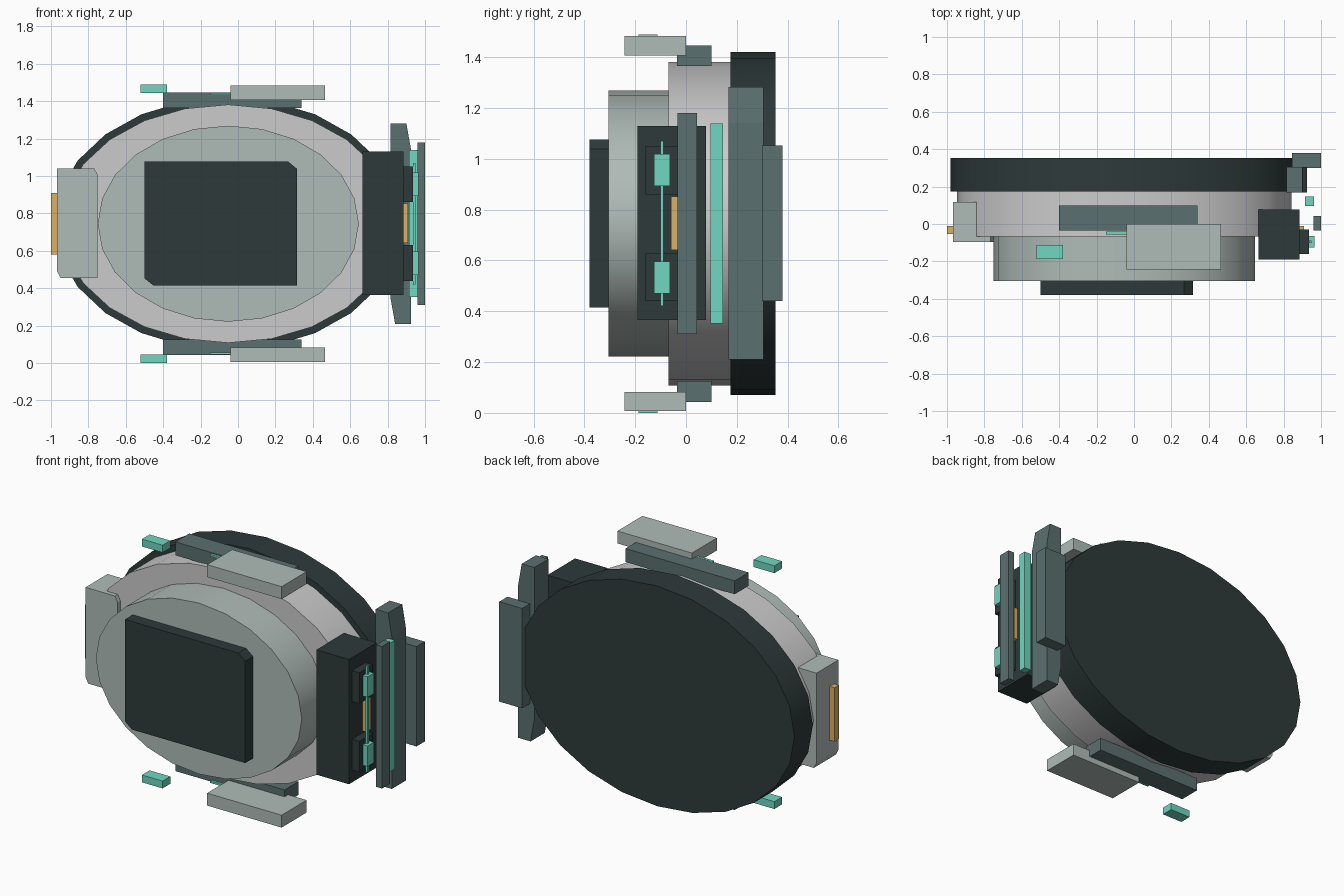
import bpy, bmesh, math

if "Cube" in bpy.data.objects:
    bpy.data.objects.remove(bpy.data.objects["Cube"])

CX, CZ = -0.052, 0.745   # centre of the elliptical body


def material(name, r, g, b):
    m = bpy.data.materials.new(name)
    m.diffuse_color = (r, g, b, 1)
    m.use_nodes = True
    m.node_tree.nodes["Principled BSDF"].inputs["Base Color"].default_value = m.diffuse_color
    return m


DARK = material("charcoal", 0.027, 0.042, 0.042)
MID = material("slate", 0.105, 0.16, 0.16)
LIGHT = material("sage_grey", 0.43, 0.50, 0.475)
PALE = material("pale_grey", 0.65, 0.65, 0.64)
TEAL = material("teal", 0.16, 0.68, 0.53)
GOLD = material("brass", 0.70, 0.44, 0.13)


def prism(name, outline, y0, y1, mat, smooth=False):
    """Extrude an x-z outline along y."""
    bm = bmesh.new()
    face = bm.faces.new([bm.verts.new((x, y0, z)) for x, z in outline])
    ext = bmesh.ops.extrude_face_region(bm, geom=[face])
    for v in ext["geom"]:
        if isinstance(v, bmesh.types.BMVert):
            v.co.y = y1
    bmesh.ops.recalc_face_normals(bm, faces=bm.faces)
    me = bpy.data.meshes.new(name)
    bm.to_mesh(me)
    bm.free()
    me.materials.append(mat)
    ob = bpy.data.objects.new(name, me)
    bpy.context.collection.objects.link(ob)
    if smooth:
        bpy.ops.object.select_all(action='DESELECT')
        ob.select_set(True)
        bpy.context.view_layer.objects.active = ob
        bpy.ops.object.shade_smooth_by_angle(angle=math.radians(35))
    return ob


def disc(name, rx, rz, y0, y1, mat, n=24):
    angles = [2 * math.pi * i / n for i in range(n)]
    pts = [(CX + rx * math.cos(a), CZ + rz * math.sin(a)) for a in angles]
    return prism(name, pts, y0, y1, mat, True)


def block(name, x, y, z, mat, cut=None):
    """Box from ranges; cut trims the upper-right and lower-left corners."""
    (x0, x1), (z0, z1) = x, z
    if cut:
        cx, cz = cut
        pts = [(x0 + cx, z0), (x1, z0), (x1, z1 - cz),
               (x1 - cx, z1), (x0, z1), (x0, z0 + cz)]
    else:
        pts = [(x0, z0), (x1, z0), (x1, z1), (x0, z1)]
    return prism(name, pts, y[0], y[1], mat)


def pair(name, x, y, z, mat):
    """Upper block plus its copy mirrored about the centre height."""
    block("upper_" + name, x, y, z, mat)
    block("lower_" + name, x, y, (2 * CZ - z[1], 2 * CZ - z[0]), mat)


# Stepped elliptical body and front panel
disc("back_disc", 0.93, 0.675, 0.175, 0.353, DARK)
disc("middle_ring", 0.895, 0.637, -0.068, 0.18, PALE)
disc("front_disc", 0.698, 0.524, -0.305, -0.06, LIGHT)
block("front_panel", (-0.5, 0.315), (-0.38, -0.3), (0.415, 1.077), DARK, (0.047, 0.038))

# Top and bottom plates
pair("slate_plate", (-0.4, 0.34), (-0.035, 0.1), (1.365, 1.447), MID)
pair("pale_plate", (-0.04, 0.465), (-0.242, 0), (1.407, 1.483), LIGHT)
pair("teal_light", (-0.52, -0.38), (-0.187, -0.113), (1.445, 1.49), TEAL)
pair("teal_line", (-0.15, -0.03), (-0.055, -0.04), (1.433, 1.445), TEAL)

# Left side housing
block("left_housing", (-0.967, -0.75), (-0.095, 0.118), (0.455, 1.04), LIGHT, (0.018, 0.035))
block("left_brass_strip", (-1.0, -0.96), (-0.053, -0.01), (0.58, 0.91), GOLD)

# Right side housing with pads and strips
block("right_housing", (0.665, 0.885), (-0.19, 0.078), (0.365, 1.13), DARK)
block("right_brass_strip", (0.88, 0.91), (-0.06, -0.012), (0.642, 0.852), GOLD)
pair("side_pad", (0.88, 0.935), (-0.16, -0.03), (0.86, 1.05), DARK)
pair("side_light", (0.932, 0.966), (-0.125, -0.063), (0.894, 1.02), TEAL)
block("side_light_rod", (0.935, 0.95), (-0.101, -0.089), (0.42, 1.07), TEAL)
block("teal_bar", (0.915, 0.962), (0.096, 0.146), (0.352, 1.14), TEAL)
block("outer_strip", (0.96, 1.0), (-0.034, 0.044), (0.31, 1.18), MID)
block("tall_side_plate", (0.815, 0.925), (0.168, 0.305), (0.21, 1.282), MID, (0.025, 0.14))
block("rear_side_plate", (0.845, 1.0), (0.3, 0.38), (0.44, 1.052), MID)
